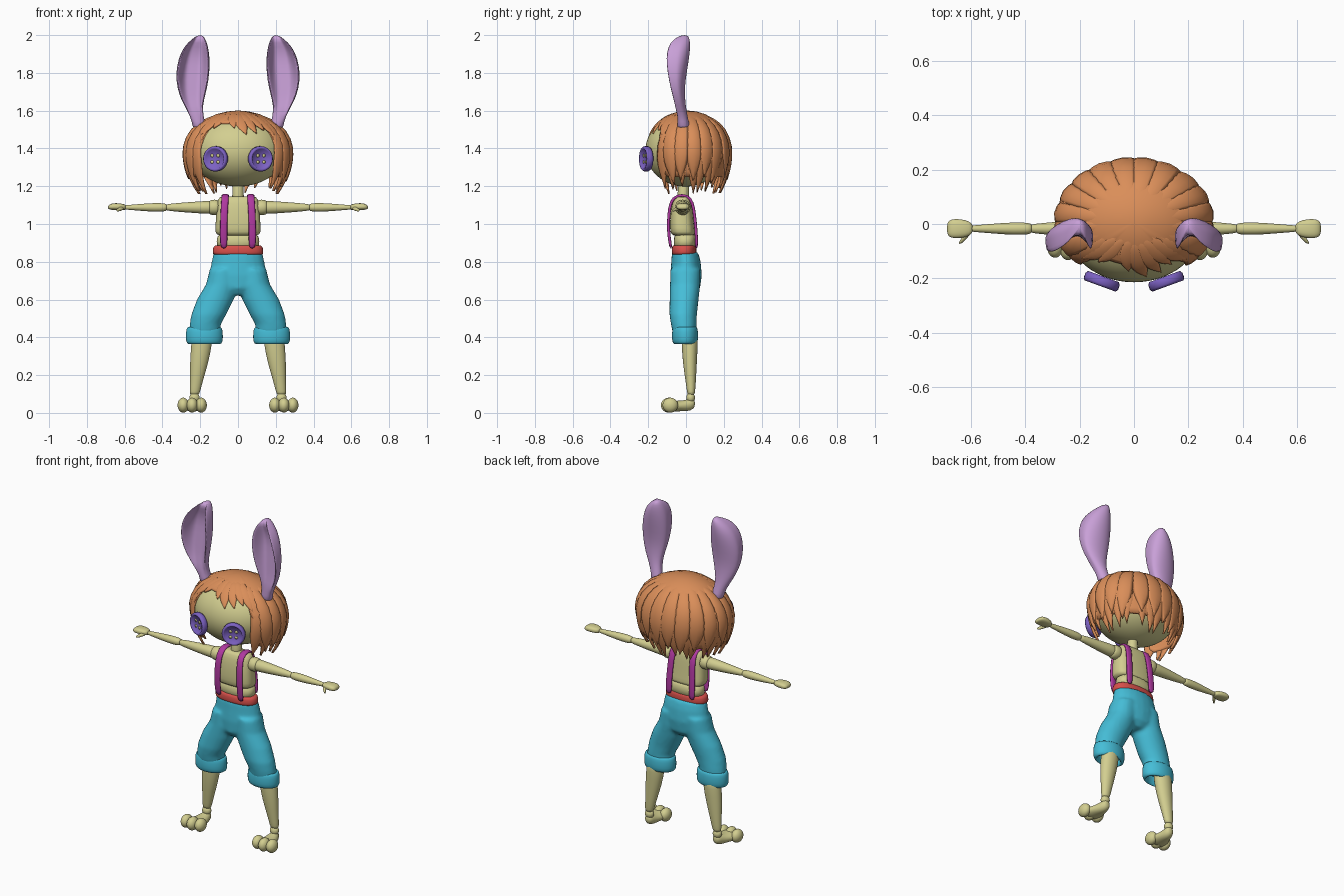
import bpy, bmesh, random
from math import sin, cos, pi, radians, sqrt
from mathutils import Vector, Matrix

if "Cube" in bpy.data.objects:
    bpy.data.objects.remove(bpy.data.objects["Cube"])

random.seed(4)


def material(name, rgb):
    m = bpy.data.materials.new(name)
    m.diffuse_color = (*rgb, 1)
    m.use_nodes = True
    m.node_tree.nodes["Principled BSDF"].inputs["Base Color"].default_value = m.diffuse_color
    return m


SKIN = material("skin", (.65, .62, .28))
HAIR = material("hair", (.70, .27, .10))
EAR = material("ear", (.58, .35, .68))
EYE = material("button", (.20, .12, .54))
STRAP = material("strap", (.43, .04, .35))
BELT = material("belt", (.68, .08, .07))
PANTS = material("pants", (.06, .51, .68))


def make(name, lofts, mat, mirror=False, sub=1):
    """Skin each list of rings; a ring list flagged as cyclic joins last to first."""
    bm = bmesh.new()
    for rings, cyclic in lofts:
        vs = [[bm.verts.new(p) for p in r] for r in rings]
        n = len(vs[0])
        pairs = list(zip(vs, vs[1:])) + ([(vs[-1], vs[0])] if cyclic else [])
        for a, b in pairs:
            for i in range(n):
                j = (i + 1) % n
                bm.faces.new((a[i], a[j], b[j], b[i]))
        if not cyclic:
            bm.faces.new(vs[0][::-1])
            bm.faces.new(vs[-1])
    bmesh.ops.recalc_face_normals(bm, faces=bm.faces)
    for f in bm.faces:
        f.smooth = True
    me = bpy.data.meshes.new(name)
    bm.to_mesh(me)
    bm.free()
    me.materials.append(mat)
    ob = bpy.data.objects.new(name, me)
    bpy.context.collection.objects.link(ob)
    if mirror:
        ob.modifiers.new("mirror", 'MIRROR').use_mirror_merge = False
    if sub:
        s = ob.modifiers.new("smooth", 'SUBSURF')
        s.levels = s.render_levels = sub
    return ob


def ring(axis, x, y, z, a, b, n=20, p=1.0):
    """Ellipse across an axis; p below 1 makes it boxier."""
    out = []
    for i in range(n):
        t = 2 * pi * i / n
        c, s = cos(t), sin(t)
        c = a * abs(c) ** p * (1 if c > 0 else -1)
        s = b * abs(s) ** p * (1 if s > 0 else -1)
        out.append({'x': (x, y + c, z + s), 'y': (x + c, y, z + s), 'z': (x + c, y + s, z)}[axis])
    return out


def tube(axis, stations, p=1.0):
    return [ring(axis, *s, p=p) for s in stations], False


def ball(x, y, z, a, b, c, n=14):
    ts = [pi * (i + .3) / (n + .6 - 1 + .0) for i in range(n)]
    return [ring('z', x, y, z - c * cos(t), a * sin(t), b * sin(t), 28) for t in ts], False


def lathe(profile, m, n=28):
    return [[m @ Vector((r * cos(2 * pi * i / n), r * sin(2 * pi * i / n), z)) for i in range(n)]
            for r, z in profile], False


# Head and neck
make("head", [ball(0, -.005, 1.39, .258, .213, .193)], SKIN)
make("neck", [tube('z', [(0, -.015, 1.1, .035, .035), (0, -.015, 1.15, .03, .03),
                         (0, -.01, 1.25, .03, .03)])], SKIN)

# Button eyes
m = Matrix.Translation((.119, -.212, 1.345)) @ Matrix.Rotation(radians(20), 4, 'Z') @ Matrix.Rotation(pi / 2, 4, 'X')
make("button_eye", [lathe([(.002, -.02), (.06, -.02), (.067, -.01), (.067, .008), (.061, .017), (.052, .015),
                           (.048, .006), (.002, .006)], m)], EYE, True, 0)
holes = [lathe([(.009, 0), (.009, .0075)], m @ Matrix.Translation((sx * .017, sy * .017, 0)), 12)
         for sx in (-1, 1) for sy in (-1, 1)]
make("button_holes", holes, SKIN, True, 0)

# Cupped ears: z, centre x, half width, front y, back y, cup depth
EARS = [(1.50, .205, .038, -.05, .025, 0), (1.54, .208, .033, -.045, .015, 0), (1.60, .228, .040, -.053, .002, .2),
        (1.65, .240, .058, -.062, -.004, .8), (1.72, .243, .080, -.082, -.008, 1.3), (1.80, .240, .090, -.10, .003, 1.4),
        (1.88, .232, .083, -.11, .017, 1.4), (1.94, .222, .064, -.10, .023, 1.1), (1.98, .208, .036, -.07, .02, .5),
        (2.0, .200, .012, -.03, .01, 0)]
rings = []
for z, cx, w, y0, y1, cup in EARS:
    ym, pts = (y0 + y1) / 2, []
    for i in range(28):
        c, s = cos(2 * pi * i / 28), sin(2 * pi * i / 28)
        if s >= 0:
            y = ym + (y1 - ym) * s
        else:
            t = -s
            f = sqrt(min(1, t * 2)) if cup else t
            if t > .5:
                f -= cup * min(1, (t - .5) / .4)
            y = ym - (ym - y0) * f
        pts.append((cx + w * c, y - .08 * w * c, z))
    rings.append(pts)
make("ear", [(rings, False)], EAR, True, 1)


# Hair: points on a dome that hangs below its equator
def dome(phi, s, k=1.0):
    if s <= 1:
        h, z = sin(s * pi / 2), .22 * cos(s * pi / 2) * k
    else:
        d = (s - 1) * .22
        h, z = 1 - 5.2 * d * d, -d
    return Vector((.285 * h * k * sin(phi), .01 - .228 * h * k * cos(phi), 1.38 + z))


def cap_end(phi):
    a = abs((phi + pi) % (2 * pi) - pi)
    return .5 + 1.1 * min(1, max(0, (a - radians(40)) / radians(16)))


N = 72
outer = [[dome(2 * pi * i / N, max(.03, j / 12) * cap_end(2 * pi * i / N)) for i in range(N)] for j in range(13)]
inner = [[dome(2 * pi * i / N, max(.03, j / 12) * cap_end(2 * pi * i / N), .93) for i in range(N)]
         for j in range(12, 5, -1)]
make("hair_cap", [(outer + inner, False)], HAIR, sub=0)


def lock(deg, s0, s1, half, k, sweep=0.0, bulge=.035):
    """A tapered strand lying on the dome."""
    rs = []
    for j in range(13):
        t = j / 12
        s = s0 + (s1 - s0) * t
        w = radians(half) * (1 if t < .6 else max(.03, 1 - ((t - .6) / .4) ** 1.4))
        c = radians(deg + sweep * t * t)
        lift = k * min(1, .965 + t * .12)
        top = [dome(c + w * u, s, lift + bulge * (1 - u * u) * min(1, t * 3 + .1)) for u in (-1, -.6, 0, .6, 1)]
        low = [dome(c + w * u, s, lift - .035) for u in (.8, -.8)]
        rs.append(top + low)
    return rs, False


locks = []
for i in range(19):
    a = 54 + i * 14
    locks.append(lock(a, .2, random.uniform(1.82, 2.02), 9.5, .985, random.uniform(-6, 6)))
for i in range(14):
    a = 63 + i * 18
    locks.append(lock(a, .15, random.uniform(1.55, 1.8), 10.5, 1.005, random.uniform(-8, 8)))
make("hair_locks", locks, HAIR, sub=0)
bangs = [(-50, 1.05, 9, -4), (-40, .72, 10, -8), (-27, .60, 10, -8), (-13, .60, 10, 8), (0, .72, 10, 10),
         (13, .70, 9, 10), (25, .64, 10, 10), (38, .74, 10, 10), (50, 1.05, 9, 4)]
make("fringe", [lock(a, .1, e, h, .995, sw, .015) for a, e, h, sw in bangs], HAIR, sub=0)

# Torso: chest shell over a slimmer abdomen
make("chest", [tube('z', [(0, -.02, 1.147, .085, .03), (0, -.02, 1.14, .108, .047), (0, -.023, 1.08, .115, .058),
                          (0, -.022, 1.0, .12, .064), (0, -.018, .955, .122, .066), (0, -.012, .935, .112, .06)], .7)], SKIN)
make("abdomen", [tube('z', [(0, -.005, .96, .11, .058), (0, -.005, .91, .115, .06), (0, -.008, .86, .115, .06)], .8)], SKIN)

# Suspenders: flat ribbons over each shoulder
path = [(.075, -.078, .865), (.076, -.09, .93), (.076, -.094, 1.0), (.072, -.088, 1.09), (.068, -.07, 1.14),
        (.067, -.02, 1.157), (.068, .026, 1.14), (.071, .042, 1.08), (.075, .05, 1.0), (.078, .056, .93), (.078, .055, .865)]
rs = []
for i, p in enumerate(path):
    p = Vector(p)
    d = (Vector(path[min(i + 1, 10)]) - Vector(path[max(i - 1, 0)])).normalized()
    side = Vector((1, 0, 0))
    nrm = side.cross(d).normalized()
    rs.append([p + side * a * .02 + nrm * b * .008 for a, b in
               ((-1, -1), (0, -1), (1, -1), (1, 1), (0, 1), (-1, 1))])
make("suspender", [(rs, False)], STRAP, True)

# Belt
make("belt", [tube('z', [(0, -.01, .835, .12, .058), (0, -.01, .84, .136, .066), (0, -.01, .86, .136, .067),
                         (0, -.01, .883, .131, .064), (0, -.01, .89, .118, .056)], .85)], BELT)

# Trousers: hips and both legs fused into one skin
leg = [(.08, -.003, .76, .07, .08), (.085, -.005, .68, .085, .08), (.12, -.01, .6, .098, .077),
       (.155, -.015, .52, .093, .073), (.173, -.012, .47, .083, .068), (.178, -.008, .42, .083, .062)]
hips = tube('z', [(0, -.005, .85, .13, .07), (0, 0, .80, .14, .078), (0, 0, .73, .152, .084),
                  (0, -.003, .66, .13, .078), (0, -.005, .622, .05, .05)])
trousers = make("trousers", [hips, tube('z', leg), tube('z', [(-s[0],) + s[1:] for s in leg])], PANTS, sub=0)
r = trousers.modifiers.new("fuse", 'REMESH')
r.mode, r.voxel_size, r.use_smooth_shade = 'VOXEL', .01, True
s = trousers.modifiers.new("soften", 'SMOOTH')
s.factor, s.iterations = .5, 6

# Rolled cuffs
cuff = [(.36, .074, .05), (.366, .094, .064), (.39, .099, .07), (.43, .098, .069), (.452, .093, .065), (.457, .08, .055),
        (.43, .07, .048), (.39, .07, .046)]
make("cuff", [([ring('z', .178, -.005, z, a, b, 28) for z, a, b in cuff], True)], PANTS, True)

# Lower legs, feet and toes
make("lower_leg", [tube('z', [(.188, .018, .43, .056, .044), (.193, .02, .36, .055, .043), (.205, .02, .27, .05, .038),
                              (.22, .025, .17, .034, .028), (.229, .027, .105, .027, .021), (.23, .027, .095, .022, .018)]),
                   ball(.23, .025, .08, .028, .024, .028, 8)], SKIN, True)
make("foot", [tube('y', [(.23, .048, .05, .012, .014), (.23, .036, .048, .026, .03), (.232, .01, .04, .032, .032),
                         (.236, -.03, .036, .045, .027), (.24, -.07, .036, .06, .03), (.242, -.095, .036, .055, .028)])], SKIN, True)
make("toes", [ball(x, y, .041, .031, .042, .04, 9) for x, y in ((.195, -.083), (.243, -.092), (.29, -.083))], SKIN, True)

# Jointed arms
Y, Z = -.017, 1.088
make("shoulder", [tube('x', [(.10, Y, Z, .036, .036), (.112, Y, Z, .042, .042), (.14, Y, Z, .041, .041),
                             (.158, Y, Z, .034, .034)])], SKIN, True)
make("upper_arm", [tube('x', [(.13, Y, Z, .03, .03), (.145, Y, Z, .036, .036), (.22, Y, Z, .031, .031), (.30, Y, Z, .024, .025),
                              (.365, Y, Z, .018, .019), (.385, Y, Z, .014, .014)])], SKIN, True)
make("forearm", [tube('x', [(.375, Y, Z, .015, .015), (.385, Y, Z, .022, .022), (.44, Y, Z, .024, .024), (.52, Y, Z, .018, .018),
                            (.59, Y, Z, .012, .012), (.61, Y, Z, .01, .01)])], SKIN, True)
make("hand", [tube('x', [(.592, Y, Z, .012, .012), (.605, Y, Z + .002, .028, .016), (.635, Y, Z + .004, .035, .019),
                         (.665, Y, Z + .004, .036, .018), (.682, Y, Z + .002, .03, .013), (.688, Y, Z, .015, .006)], .8),
              tube('y', [(.61, -.03, 1.085, .013, .011), (.622, -.05, 1.08, .011, .01), (.637, -.068, 1.073, .008, .008),
                         (.641, -.073, 1.071, .003, .003)])], SKIN, True)
